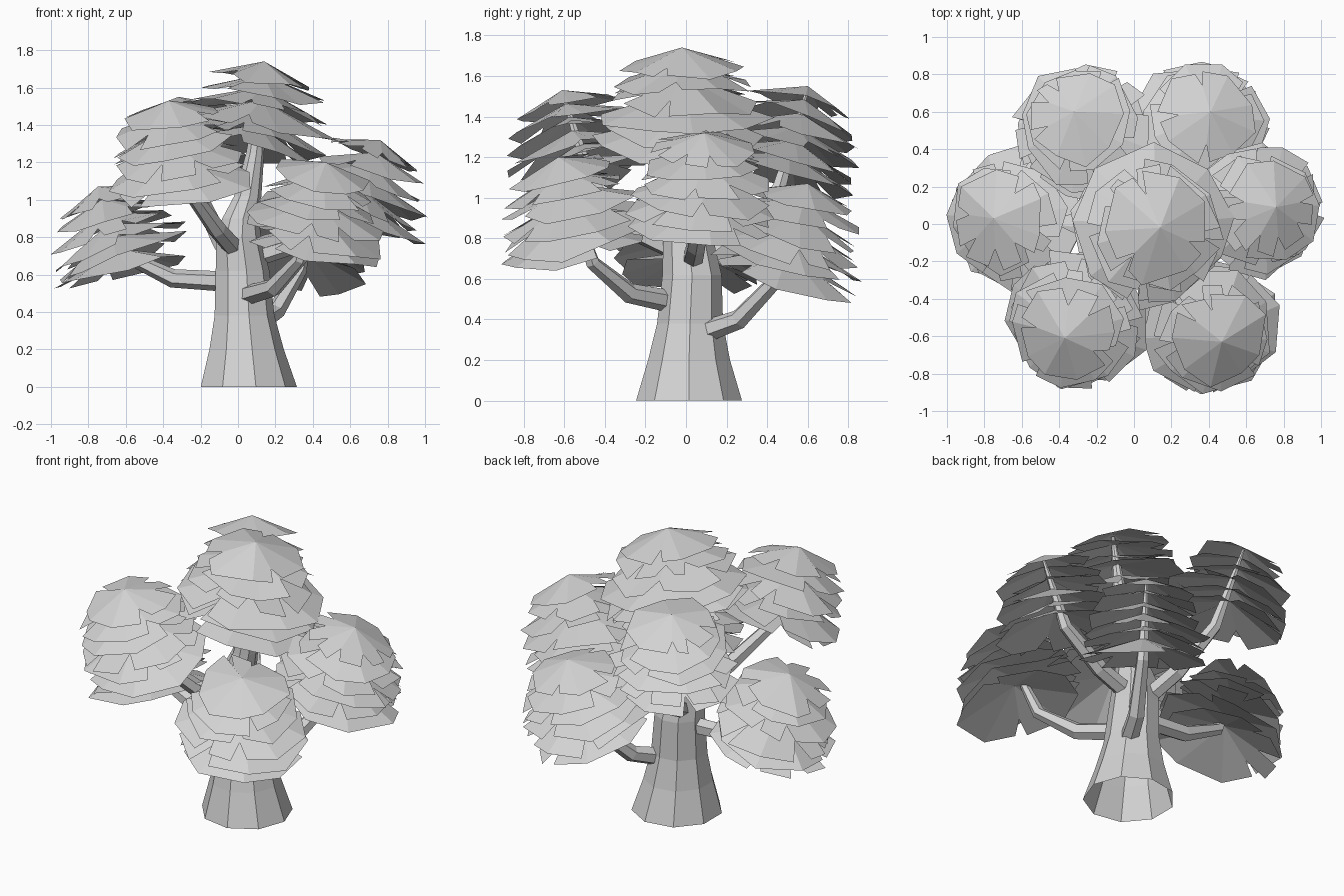
import bpy, bmesh, math, random
from mathutils import Vector, Matrix

random.seed(11)
cube = bpy.data.objects.get("Cube")
if cube:
    bpy.data.objects.remove(cube, do_unlink=True)

COLOUR = (0.65, 0.65, 0.65, 1)
grey = bpy.data.materials.new("plain grey")
grey.use_nodes = True
grey.diffuse_color = COLOUR
grey.node_tree.nodes["Principled BSDF"].inputs["Base Color"].default_value = COLOUR


def finish(name, bm):
    mesh = bpy.data.meshes.new(name)
    bm.to_mesh(mesh)
    bm.free()
    mesh.materials.append(grey)
    bpy.context.collection.objects.link(bpy.data.objects.new(name, mesh))


def tube(name, path, radii, sides, upright=False):
    """Tapered faceted tube along a path, open at the foot."""
    bm = bmesh.new()
    pts = [Vector(p) for p in path]
    rings = []
    for i, (p, r) in enumerate(zip(pts, radii)):
        way = pts[min(i + 1, len(pts) - 1)] - pts[max(i - 1, 0)]
        way = Vector((0, 0, 1)) if upright else way.normalized()
        turn = Vector((0, 0, 1)).rotation_difference(way)
        ring = []
        for k in range(sides):
            a = math.tau * k / sides
            ring.append(bm.verts.new(p + turn @ Vector((r * math.cos(a), r * math.sin(a), 0))))
        rings.append(ring)
    for low, high in zip(rings, rings[1:]):
        for k in range(sides):
            n = (k + 1) % sides
            bm.faces.new((low[k], low[n], high[n], high[k]))
    bm.faces.new(rings[-1])
    finish(name, bm)


def leaf_layer(bm, centre, radius, tilt):
    """Shallow cone of leaf sectors with a few wedge slits between them."""
    n = 9
    start = random.uniform(0, math.tau)
    place = Matrix.Translation(centre) @ tilt

    def vert(a, r, drop):
        return bm.verts.new(place @ Vector((r * math.cos(a), r * math.sin(a), -drop)))

    apex = vert(0, 0, 0)
    edges = []
    for k in range(n):
        a = start + math.tau * (k + random.uniform(-0.18, 0.18)) / n
        size = radius * random.uniform(0.9, 1.06)
        drop = radius * random.uniform(0.3, 0.42)
        if random.random() < 0.45:
            gap = random.uniform(0.08, 0.18)
            inner = [vert(a, radius * 0.62, radius * 0.23)]
            before = vert(a - gap, size, drop)
            after = vert(a + gap, size * random.uniform(0.9, 1.05), drop * 0.9)
        else:
            inner = []
            before = after = vert(a, size, drop)
        edges.append((inner, before, after))
    for k in range(n):
        in_a, _, out_a = edges[k]
        in_b, out_b, _ = edges[(k + 1) % n]
        bm.faces.new([apex] + in_a + [out_a, out_b] + in_b)


def foliage(name, top, foot, lean, widest):
    """Stack of leaf layers, sliding from the tip back toward the foot."""
    bm = bmesh.new()
    layers = 6
    top, foot = Vector(top), Vector(foot)
    for i in range(layers):
        t = i / (layers - 1)
        wobble = Vector((random.uniform(-0.02, 0.02), random.uniform(-0.02, 0.02), 0)) * t
        axis = Vector((-lean[1] + random.uniform(-0.07, 0.07), lean[0] + random.uniform(-0.07, 0.07), 0))
        tilt = Matrix.Rotation(axis.length, 4, axis)
        radius = widest * (0.72 + 0.28 * min(1, t * 1.7))
        leaf_layer(bm, top.lerp(foot, t) + wobble, radius, tilt)
    finish(name, bm)


# Trunk with flared base, running up into the crown
tube("trunk",
     [(0.05, 0.015, 0), (0.04, 0.015, 0.2), (0.03, 0.02, 0.38), (0.02, 0.03, 0.62),
      (0.0, 0.01, 0.8), (0.01, 0, 0.9), (0.05, 0, 1.02), (0.09, 0, 1.25), (0.14, -0.02, 1.72)],
     [0.265, 0.205, 0.165, 0.148, 0.125, 0.1, 0.075, 0.05, 0.012], 9, upright=True)

# Crown on the trunk tip
foliage("crown_leaves", (0.14, -0.02, 1.74), (0.11, 0, 1.4), (0.19, 0.04), 0.42)

# Side branches, each carrying a leaf cluster at its tip
BRANCHES = {
    "right": [(-0.02, 0.02, 0.56), (-0.35, 0.03, 0.58), (-0.6, 0.03, 0.7), (-0.75, 0.03, 1.06)],
    "back_right": [(-0.02, 0.05, 0.66), (-0.09, 0.28, 0.78), (-0.22, 0.46, 1.05), (-0.32, 0.6, 1.54)],
    "back_left": [(0.13, 0.12, 0.35), (0.2, 0.26, 0.4), (0.33, 0.47, 0.62), (0.41, 0.6, 1.06)],
    "left": [(0.04, 0.03, 0.68), (0.3, 0.05, 0.76), (0.58, 0.08, 0.92), (0.76, 0.09, 1.31)],
    "front_left": [(0.05, -0.08, 0.49), (0.19, -0.28, 0.53), (0.33, -0.46, 0.68), (0.47, -0.63, 1.19)],
    "front_right": [(-0.02, -0.04, 0.74), (-0.11, -0.26, 0.84), (-0.27, -0.46, 1.06), (-0.37, -0.61, 1.52)],
}
for side, path in BRANCHES.items():
    tube(side + "_branch", path, [0.055, 0.05, 0.038, 0.008], 6)
    tip = Vector(path[-1])
    out = Vector((tip.x, tip.y, 0)).normalized()
    foot = tip - out * 0.1 - Vector((0, 0, 0.32))
    foliage(side + "_leaves", tip + Vector((0, 0, 0.01)), foot, out * 0.32, 0.37)
